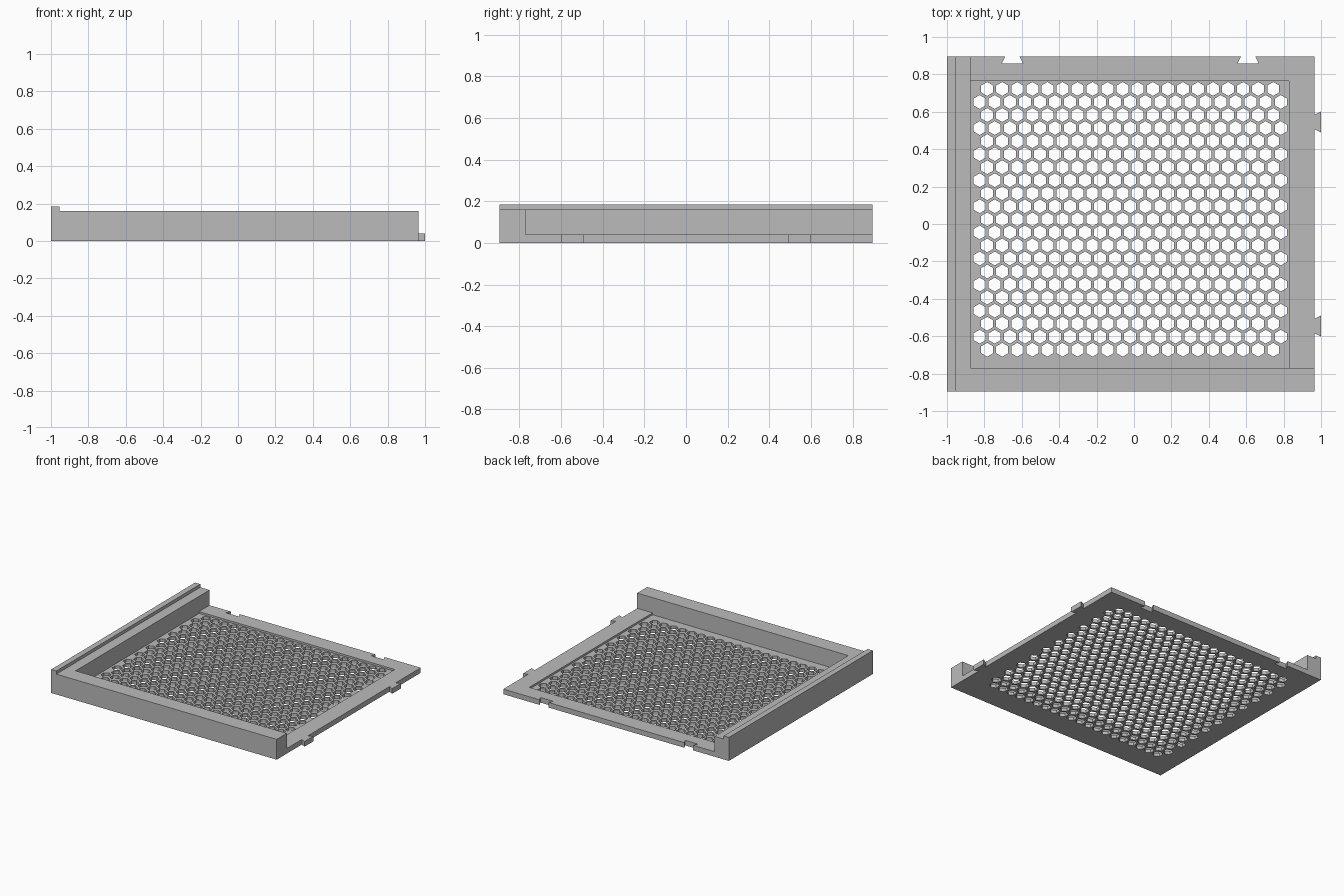
import bpy
import bmesh
from math import cos, sin, radians, sqrt
from mathutils import Vector

cube = bpy.data.objects.get("Cube")
if cube:
    bpy.data.objects.remove(cube, do_unlink=True)

grey = bpy.data.materials.new("plain grey")
grey.use_nodes = True
grey.diffuse_color = (0.5, 0.5, 0.5, 1)
grey.node_tree.nodes["Principled BSDF"].inputs["Base Color"].default_value = (0.5, 0.5, 0.5, 1)

# Overall sizes
LEFT, RIGHT, FRONT, BACK = -1.0, 0.964, -0.895, 0.895
PLATE, WALL, LIP = 0.04, 0.16, 0.185
INNER_X, INNER_Y = -0.875, -0.77
JOINT = 0.036            # depth of the dovetails


def prism(bm, points, depth):
    """Extrude a flat outline along the depth vector."""
    face = bm.faces.new([bm.verts.new(p) for p in points])
    top = bmesh.ops.extrude_face_region(bm, geom=[face])["geom"]
    bmesh.ops.translate(bm, verts=[v for v in top if isinstance(v, bmesh.types.BMVert)],
                        vec=Vector(depth))


def make(name, outlines, depth):
    bm = bmesh.new()
    for points in outlines:
        prism(bm, points, depth)
    bmesh.ops.recalc_face_normals(bm, faces=bm.faces)
    mesh = bpy.data.meshes.new(name)
    bm.to_mesh(mesh)
    bm.free()
    mesh.materials.append(grey)
    obj = bpy.data.objects.new(name, mesh)
    bpy.context.collection.objects.link(obj)
    return obj


def rectangle(x0, x1, y0, y1, z):
    return [(x0, y0, z), (x1, y0, z), (x1, y1, z), (x0, y1, z)]


def cut(target, cutter):
    mod = target.modifiers.new("cut", "BOOLEAN")
    mod.operation = "DIFFERENCE"
    mod.solver = "EXACT"
    mod.object = cutter
    bpy.context.view_layer.objects.active = target
    bpy.ops.object.modifier_apply(modifier=mod.name)
    bpy.data.objects.remove(cutter, do_unlink=True)


# Base plate outline, with dovetail tabs on the right and sockets at the back
NARROW, WIDE = 0.038, 0.056
outline = [(LEFT, FRONT, 0), (RIGHT, FRONT, 0)]
for y in (-0.545, 0.545):
    outline += [(RIGHT, y - NARROW, 0), (RIGHT + JOINT, y - WIDE, 0),
                (RIGHT + JOINT, y + WIDE, 0), (RIGHT, y + NARROW, 0)]
outline.append((RIGHT, BACK, 0))
for x in (0.61, -0.65):
    outline += [(x + NARROW, BACK, 0), (x + WIDE, BACK - JOINT, 0),
                (x - WIDE, BACK - JOINT, 0), (x - NARROW, BACK, 0)]
outline.append((LEFT, BACK, 0))
plate = make("base_plate", [outline], (0, 0, PLATE))

# Shallow recess around the grille
cut(plate, make("recess_cutter", [rectangle(INNER_X, 0.83, INNER_Y, 0.765, 0.025)],
                (0, 0, 0.1)))

# Honeycomb holes in staggered rows
PITCH, RADIUS = 0.0805, 0.037
holes = []
for row in range(21):
    odd = row % 2
    y = 0.722 - row * PITCH * sqrt(3) / 2
    for col in range(20 + odd):
        x = -0.785 + (col - odd / 2) * PITCH
        holes.append([(x + RADIUS * cos(radians(a)), y + RADIUS * sin(radians(a)), -0.05)
                      for a in range(30, 390, 60)])
cut(plate, make("hole_cutter", holes, (0, 0, 0.2)))

# Left rail with a raised outer lip
step = -0.955
profile = [(LEFT, PLATE), (INNER_X, PLATE), (INNER_X, WALL),
           (step, WALL), (step, LIP), (LEFT, LIP)]
make("left_rail", [[(x, FRONT, z) for x, z in profile]], (0, BACK - FRONT, 0))

# Front rail
make("front_rail", [rectangle(INNER_X, RIGHT, FRONT, INNER_Y, PLATE)],
     (0, 0, WALL - PLATE))
